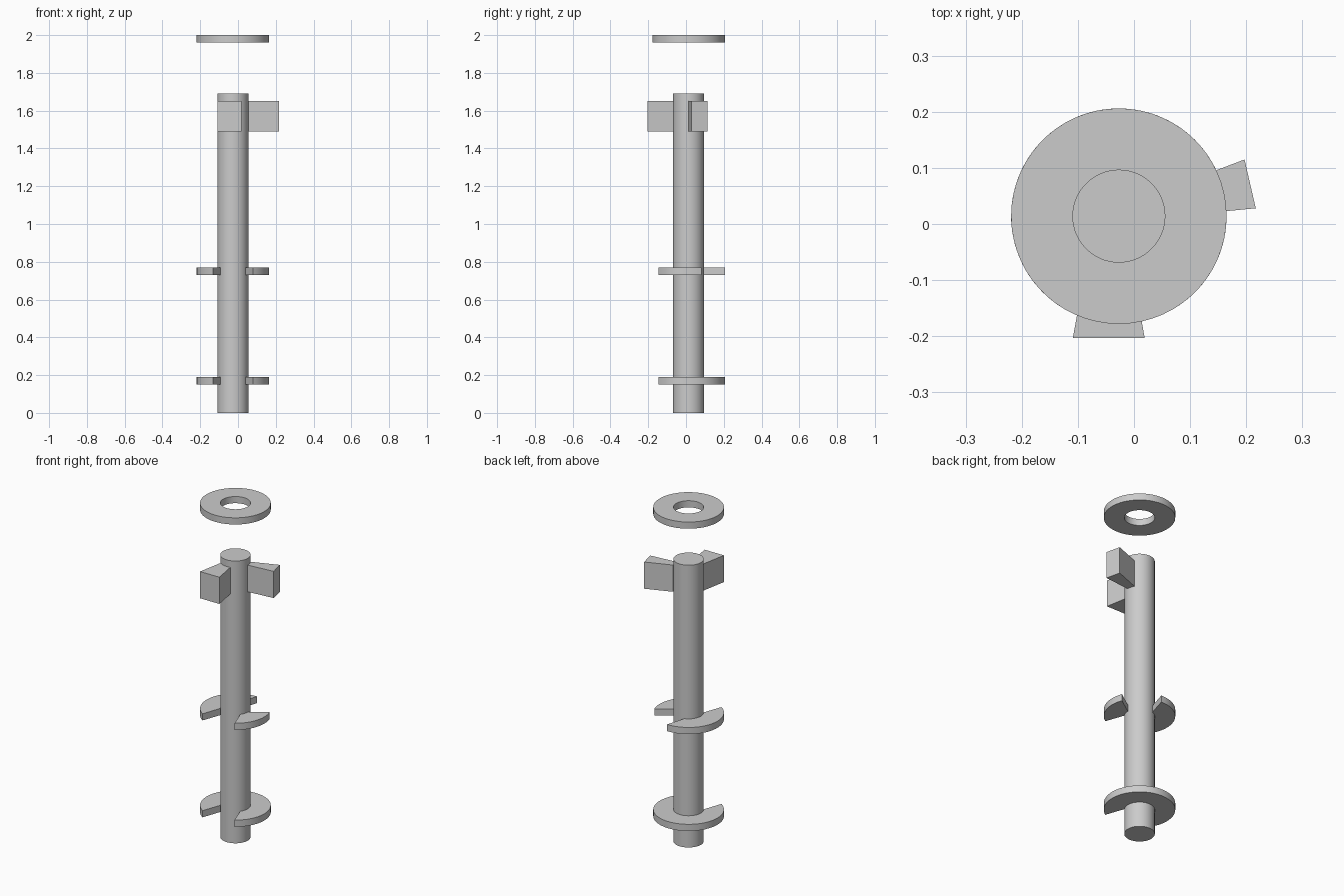
import bpy, bmesh
from math import cos, sin, radians

if "Cube" in bpy.data.objects:
    bpy.data.objects.remove(bpy.data.objects["Cube"])

CX, CY = -0.027, 0.014      # axis of the shaft
R_SHAFT, R_DISC = 0.082, 0.192


def finish(name, bm, smooth=True):
    bmesh.ops.recalc_face_normals(bm, faces=bm.faces)
    mesh = bpy.data.meshes.new(name)
    bm.to_mesh(mesh)
    bm.free()
    ob = bpy.data.objects.new(name, mesh)
    bpy.context.collection.objects.link(ob)
    if smooth:
        bpy.ops.object.select_all(action='DESELECT')
        bpy.context.view_layer.objects.active = ob
        ob.select_set(True)
        bpy.ops.object.shade_smooth_by_angle(angle=radians(30))
    return ob


def polar(r, deg):
    return CX + r * cos(radians(deg)), CY + r * sin(radians(deg))


def ring(name, a0, a1, z0, z1, inset=0.0):
    """Flat ring, or a sector whose inner ends are inset by an angle."""
    full = a1 - a0 >= 360
    n = max(8, round((a1 - a0) / 6))
    bm = bmesh.new()
    loops = []
    for i in range(n if full else n + 1):
        t = i / n
        outer = polar(R_DISC, a0 + (a1 - a0) * t)
        inner = polar(R_SHAFT, a0 + inset + (a1 - a0 - 2 * inset) * t)
        loops.append([bm.verts.new((*p, z)) for p, z in
                      ((inner, z0), (outer, z0), (outer, z1), (inner, z1))])
    for i in range(n):
        a, b = loops[i], loops[(i + 1) % len(loops)]
        for k in range(4):
            m = (k + 1) % 4
            bm.faces.new((a[k], a[m], b[m], b[k]))
    if not full:
        bm.faces.new(loops[0])
        bm.faces.new(loops[-1])
    return finish(name, bm)


def prism(name, points, z0, z1):
    bm = bmesh.new()
    face = bm.faces.new([bm.verts.new((x, y, z0)) for x, y in points])
    top = bmesh.ops.extrude_face_region(bm, geom=[face])["geom"]
    for v in top:
        if isinstance(v, bmesh.types.BMVert):
            v.co.z = z1
    return finish(name, bm, smooth=False)


# Shaft
bm = bmesh.new()
bmesh.ops.create_cone(bm, cap_ends=True, segments=60, radius1=R_SHAFT,
                      radius2=R_SHAFT, depth=1.69)
bmesh.ops.translate(bm, verts=bm.verts, vec=(CX, CY, 0.845))
finish("shaft", bm)

# Floating washer above the shaft
ring("top_washer", 0, 360, 1.96, 2.0)

# Lower collar with one notch, upper collar with two
HALF, INSET = 33.5, 20.5
FRONT, SIDE = -90, 54
ring("lower_collar", FRONT + HALF, FRONT + 360 - HALF, 0.15, 0.19, INSET)
ring("upper_collar_right", FRONT + HALF, SIDE - HALF, 0.73, 0.77, INSET)
ring("upper_collar_left", SIDE + HALF, FRONT + 360 - HALF, 0.73, 0.77, INSET)

# Wedge lugs near the top, widening outwards
prism("front_lug", [(-0.109, -0.203), (0.019, -0.203),
                    (-0.007, -0.058), (-0.080, -0.045)], 1.49, 1.65)
prism("right_lug", [(0.217, 0.028), (0.197, 0.115),
                    (0.045, 0.057), (0.050, 0.012)], 1.49, 1.65)
